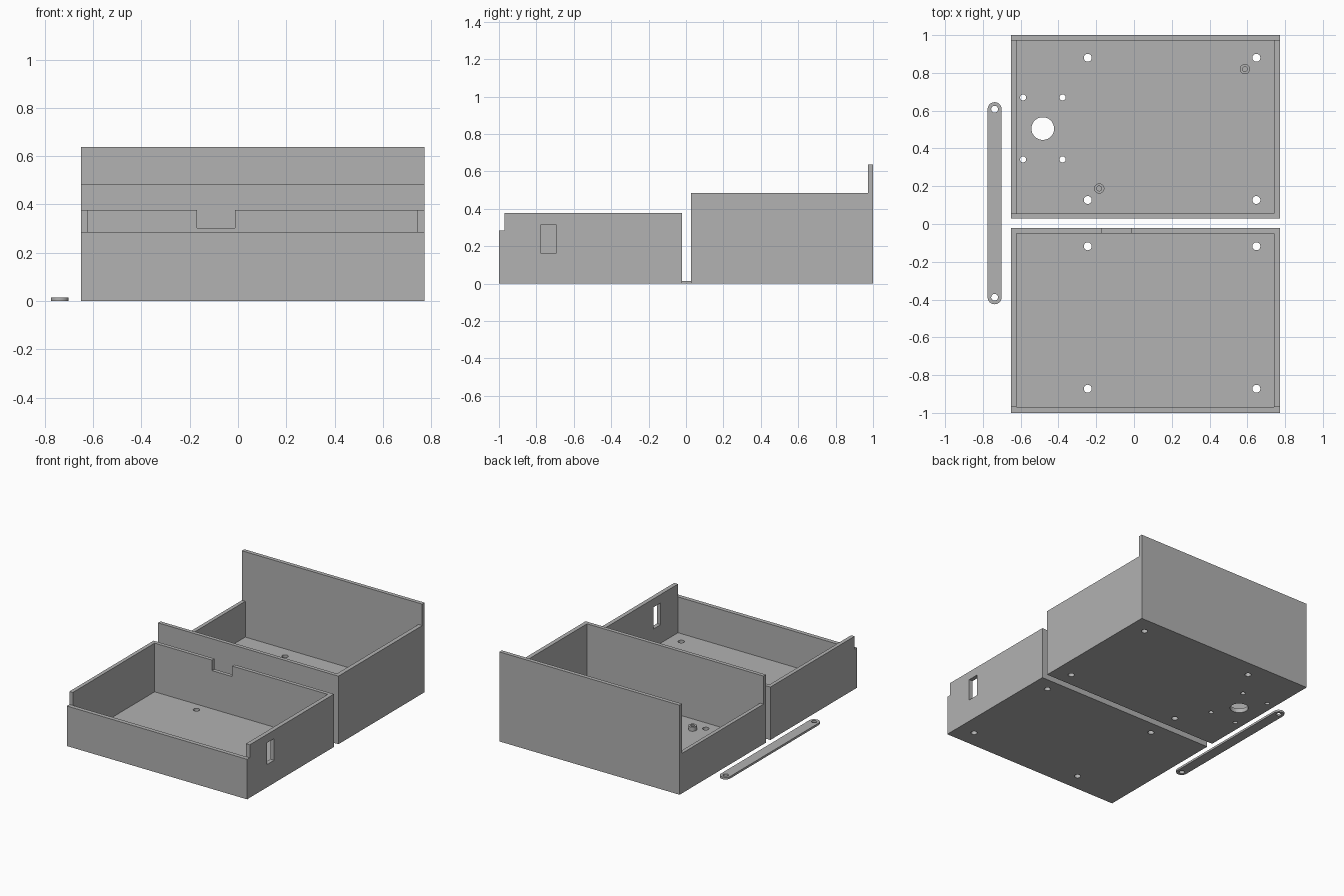
import bpy, bmesh, math

if "Cube" in bpy.data.objects:
    bpy.data.objects.remove(bpy.data.objects["Cube"])

grey = bpy.data.materials.new("plain grey")
grey.diffuse_color = (0.445, 0.445, 0.445, 1)
grey.use_nodes = True
grey.node_tree.nodes["Principled BSDF"].inputs["Base Color"].default_value = grey.diffuse_color


def prism(bm, pts, z0, z1):
    """Extrude a closed outline from z0 to z1."""
    low = [bm.verts.new((x, y, z0)) for x, y in pts]
    high = [bm.verts.new((x, y, z1)) for x, y in pts]
    bm.faces.new(low[::-1])
    bm.faces.new(high)
    n = len(pts)
    for i in range(n):
        j = (i + 1) % n
        bm.faces.new((low[i], low[j], high[j], high[i]))


def box(bm, x0, x1, y0, y1, z0, z1):
    prism(bm, [(x0, y0), (x1, y0), (x1, y1), (x0, y1)], z0, z1)


def cyl(bm, x, y, r, z0, z1, n=32):
    prism(bm, [(x + r * math.cos(math.tau * i / n), y + r * math.sin(math.tau * i / n))
               for i in range(n)], z0, z1)


def make(name, fill):
    bm = bmesh.new()
    fill(bm)
    me = bpy.data.meshes.new(name)
    bm.to_mesh(me)
    bm.free()
    me.materials.append(grey)
    ob = bpy.data.objects.new(name, me)
    bpy.context.collection.objects.link(ob)
    return ob


def combine(ob, fill, operation='DIFFERENCE'):
    """Apply one boolean step and discard its helper."""
    tool = make("helper", fill)
    tool.hide_render = True
    mod = ob.modifiers.new("step", 'BOOLEAN')
    mod.object, mod.operation, mod.solver = tool, operation, 'EXACT'
    bpy.context.view_layer.update()
    me = bpy.data.meshes.new_from_object(ob.evaluated_get(bpy.context.evaluated_depsgraph_get()))
    ob.modifiers.clear()
    ob.data = me
    bpy.data.objects.remove(tool)


def smooth(ob):
    bpy.ops.object.select_all(action='DESELECT')
    ob.select_set(True)
    bpy.context.view_layer.objects.active = ob
    bpy.ops.object.shade_smooth_by_angle(angle=math.radians(30))


X0, X1 = -0.65, 0.772        # outer width of both trays
IX0, IX1 = -0.623, 0.742     # inner width
FLOOR = 0.03
SCREW_X = (-0.245, 0.648)

# Rear tray: tall back wall, low left wall
rear = make("rear_tray", lambda b: box(b, X0, X1, 0.028, 1.0, 0, 0.638))
combine(rear, lambda b: box(b, IX0, IX1, 0.055, 0.972, FLOOR, 1))
combine(rear, lambda b: box(b, -1, 1, -0.1, 0.972, 0.485, 1))
combine(rear, lambda b: box(b, -1, -0.55, 0.055, 0.972, 0.285, 1))

# Standoffs on the rear floor
STANDOFFS = ((0.587, 0.82), (-0.184, 0.188))
combine(rear, lambda b: [cyl(b, x, y, 0.027, 0.015, 0.06) for x, y in STANDOFFS], 'UNION')


def rear_holes(b):
    # Ring of vents separated by straight spokes of constant width
    cx, cy, r0, r1, half = 0.201, 0.505, 0.265, 0.386, 0.03
    for k in range(12):
        mid = k * math.pi / 6
        pts = []
        for r, way in ((r0, 1), (r1, -1)):
            a = math.pi / 12 - math.asin(half / r)
            for i in range(7):
                t = mid + way * a * (1 - i / 3)
                pts.append((cx + r * math.cos(t), cy + r * math.sin(t)))
        prism(b, pts[::-1], -0.1, 0.1)
    # Screw holes, socket hole and its small fixings
    for x in SCREW_X:
        for y in (0.127, 0.88):
            cyl(b, x, y, 0.021, -0.1, 0.1)
    cyl(b, -0.483, 0.505, 0.06, -0.1, 0.1, 48)
    for x in (-0.587, -0.378):
        for y in (0.342, 0.67):
            cyl(b, x, y, 0.016, -0.1, 0.1)
    # Blind standoff bores
    for x, y in STANDOFFS:
        cyl(b, x, y, 0.013, FLOOR, 0.1)


combine(rear, rear_holes)

# Front tray: low front wall, notched back wall, window in right wall
front = make("front_tray", lambda b: box(b, X0, X1, -1.0, -0.022, 0, 0.377))
combine(front, lambda b: box(b, IX0, IX1, -0.97, -0.049, FLOOR, 1))
combine(front, lambda b: box(b, -1, 1, -1.1, -0.97, 0.285, 1))


def front_holes(b):
    box(b, -0.17, -0.012, -0.1, 0.1, 0.302, 1)
    box(b, 0.7, 0.9, -0.775, -0.695, 0.162, 0.317)
    for x in SCREW_X:
        for y in (-0.872, -0.118):
            cyl(b, x, y, 0.021, -0.1, 0.1)


combine(front, front_holes)


# Loose flat strap with rounded ends and a hole at each end
def strap_body(b):
    pts = []
    for cy, start in ((0.608, 0), (-0.388, math.pi)):
        for i in range(17):
            t = start + math.pi * i / 16
            pts.append((-0.738 + 0.037 * math.cos(t), cy + 0.037 * math.sin(t)))
    prism(b, pts, 0, 0.015)


strap = make("strap", strap_body)
combine(strap, lambda b: [cyl(b, -0.738, y, 0.018, -0.1, 0.1) for y in (0.608, -0.388)])

for part in (rear, front, strap):
    smooth(part)
